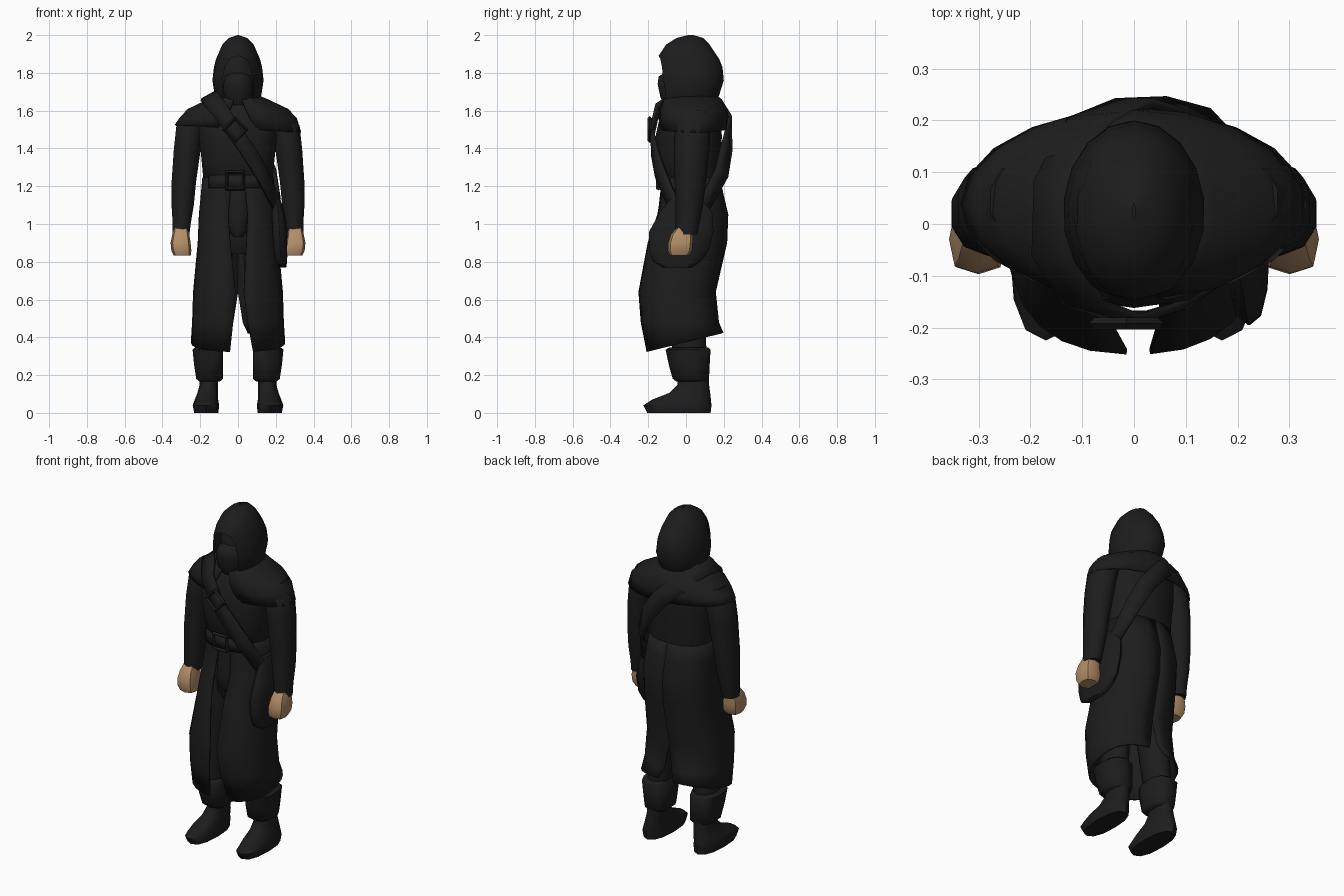
import bpy, bmesh, math
from mathutils import Vector


def material(name, rgb):
    m = bpy.data.materials.new(name)
    m.diffuse_color = (*rgb, 1)
    return m


CLOTH = material("black cloth", (0.012, 0.012, 0.012))
SKIN = material("skin", (0.45, 0.27, 0.14))


def finish(name, bm, mat=CLOTH, mirror=False, thick=0, angle=50):
    bmesh.ops.remove_doubles(bm, verts=bm.verts, dist=0.0005)
    bmesh.ops.recalc_face_normals(bm, faces=bm.faces)
    me = bpy.data.meshes.new(name)
    bm.to_mesh(me)
    bm.free()
    for p in me.polygons:
        p.use_smooth = True
    me.set_sharp_from_angle(angle=math.radians(angle))
    me.materials.append(mat)
    ob = bpy.data.objects.new(name, me)
    bpy.context.collection.objects.link(ob)
    if thick:
        s = ob.modifiers.new("Solidify", 'SOLIDIFY')
        s.thickness = thick
    if mirror:
        ob.modifiers.new("Mirror", 'MIRROR')
    return ob


def loft(name, rings, n=12, p=2.0, caps=True, hem=None, **kw):
    """Rings are (z, centre x, half width, front y, back y[, start angle, end angle]),
    with angles measured in degrees from the front towards +x."""
    bm = bmesh.new()
    rows = []
    is_open = len(rings[0]) > 5

    def sp(v):
        return math.copysign(abs(v) ** (2 / p), v)
    for r in rings:
        z, cx, rx, yf, yb = r[:5]
        a0, a1 = r[5:] if is_open else (0, 360)
        row = []
        for i in range(n + 1 if is_open else n):
            t = math.radians(a0 + (a1 - a0) * i / n)
            x = cx + rx * sp(math.sin(t))
            y = (yf + yb) / 2 - (yb - yf) / 2 * sp(math.cos(t))
            row.append(bm.verts.new((x, y, hem(x, y) if hem and r is rings[-1] else z)))
        rows.append(row)
    for a, b in zip(rows, rows[1:]):
        m = len(a)
        for i in range(m - 1 if is_open else m):
            j = (i + 1) % m
            bm.faces.new((a[i], a[j], b[j], b[i]))
    if caps and not is_open:
        bm.faces.new(rows[0])
        bm.faces.new(rows[-1])
    return finish(name, bm, **kw)


def ribbon(name, pts, thick):
    """Closed band that wraps around the body; points are (x, y, z, width)."""
    bm = bmesh.new()
    co = [Vector(q[:3]) for q in pts]
    rows = []
    for i, q in enumerate(co):
        tan = (co[(i + 1) % len(co)] - co[i - 1]).normalized()
        out = Vector((q.x, q.y - 0.03, max(0, q.z - 1.55) * 2))
        w = tan.cross(out).normalized() * pts[i][3] / 2
        rows.append((bm.verts.new(q - w), bm.verts.new(q + w)))
    for i, a in enumerate(rows):
        b = rows[(i + 1) % len(rows)]
        bm.faces.new((a[0], b[0], b[1], a[1]))
    return finish(name, bm, thick=thick)


def buckle(name, loc, size, spin):
    """Square frame facing the front."""
    bpy.ops.mesh.primitive_torus_add(major_segments=4, minor_segments=4, location=loc,
                                     major_radius=size, minor_radius=0.012,
                                     rotation=(math.radians(90), math.radians(spin), 0))
    bpy.context.object.name = name
    bpy.context.object.data.materials.append(CLOTH)


# Hood: open at the face, closed above the brow
loft("hood", [
    (1.62, 0, 0.095, -0.12, 0.13, 42, 318), (1.68, 0, 0.125, -0.145, 0.175, 40, 320),
    (1.76, 0, 0.137, -0.155, 0.20, 37, 323), (1.83, 0, 0.128, -0.155, 0.193, 33, 327),
    (1.875, 0, 0.116, -0.148, 0.175, 22, 338), (1.89, 0, 0.112, -0.145, 0.165, 0, 360),
    (1.95, 0, 0.085, -0.105, 0.125, 0, 360), (1.985, 0, 0.05, -0.05, 0.09, 0, 360),
    (2.0, 0, 0.002, 0.01, 0.04, 0, 360)], n=14)
# Head and face mask inside the hood
loft("head", [(1.6, 0, 0.08, -0.06, 0.1), (1.72, 0, 0.1, -0.095, 0.12),
              (1.82, 0, 0.1, -0.1, 0.12), (1.9, 0, 0.06, -0.06, 0.09)], n=10)
loft("face_mask", [(1.63, 0, 0.055, -0.115, 0.0), (1.67, 0, 0.078, -0.135, 0.0),
                   (1.74, 0, 0.082, -0.15, 0.0), (1.78, 0, 0.07, -0.145, 0.0),
                   (1.80, 0, 0.04, -0.115, 0.0)], n=10)

# Shoulder cape, parted at the front, hanging lower on one side
loft("shoulder_cape", [
    (1.69, 0, 0.09, -0.09, 0.15, 8, 352), (1.66, 0, 0.16, -0.125, 0.19, 8, 352),
    (1.61, 0, 0.265, -0.145, 0.22, 9, 351), (1.56, 0, 0.312, -0.15, 0.225, 12, 348),
    (1.50, 0, 0.335, -0.145, 0.222, 18, 342)], n=18, thick=0.01,
    hem=lambda x, y: 1.505 - 0.06 * x)

# Torso, hips and legs
loft("torso", [(1.65, 0, 0.14, -0.09, 0.16), (1.56, 0, 0.21, -0.14, 0.185),
               (1.46, 0, 0.21, -0.162, 0.19), (1.34, 0, 0.197, -0.145, 0.18),
               (1.23, 0, 0.187, -0.128, 0.177), (1.22, 0, 0.17, -0.118, 0.16),
               (1.1, 0, 0.17, -0.11, 0.16)], n=14, p=2.4)
loft("hips", [(1.2, 0, 0.17, -0.11, 0.15), (1.02, 0, 0.18, -0.11, 0.16),
              (0.9, 0, 0.16, -0.1, 0.13), (0.84, 0, 0.1, -0.07, 0.1)], n=12)
loft("trouser_leg", [(0.98, 0.1, 0.085, -0.1, 0.13), (0.75, 0.115, 0.085, -0.1, 0.11),
                     (0.5, 0.14, 0.072, -0.09, 0.1), (0.3, 0.155, 0.065, -0.07, 0.11)],
     n=10, mirror=True)

# Long coat skirt in two halves: open at the front, slit at the back
for side, gaps in (("right", (6, 9, 11, 9, 5, 9, 15)), ("left", (6, 9, 11, 8, 2, 4, 7))):
    slits = (0, 0, 0, 0, 0, 4, 9)
    shape = [(1.245, 0.189, -0.13, 0.18), (1.16, 0.197, -0.135, 0.198),
             (1.05, 0.208, -0.155, 0.224), (0.9, 0.214, -0.205, 0.218),
             (0.64, 0.238, -0.252, 0.158), (0.48, 0.243, -0.24, 0.175),
             (0.35, 0.25, -0.21, 0.2)]
    loft("coat_skirt_" + side,
         [(z, 0, w, f, b) + ((g, 180 - s) if side == "right" else (180 + s, 360 - g))
          for (z, w, f, b), g, s in zip(shape, gaps, slits)],
         n=12, p=2.4, thick=0.01, hem=lambda x, y: 0.325 + 0.25 * (y + 0.2))
# Cloth flap hanging below the belt
loft("front_flap", [(1.18, 0, 0.05, -0.135, -0.09), (1.04, 0, 0.055, -0.15, -0.09),
                    (0.96, 0, 0.045, -0.145, -0.09), (0.93, 0, 0.02, -0.13, -0.09)], n=8)

# Boots: cuffs and feet
loft("boot_cuff", [(0.345, 0.158, 0.075, -0.09, 0.12), (0.335, 0.16, 0.084, -0.108, 0.13),
                   (0.25, 0.155, 0.08, -0.09, 0.125), (0.18, 0.15, 0.074, -0.07, 0.122),
                   (0.165, 0.15, 0.055, -0.05, 0.11)], n=10, p=2.5, mirror=True)
loft("foot", [(0.0, 0.168, 0.064, -0.205, 0.13), (0.04, 0.17, 0.07, -0.225, 0.135),
              (0.07, 0.167, 0.062, -0.18, 0.132), (0.105, 0.16, 0.055, -0.09, 0.128),
              (0.15, 0.155, 0.048, -0.045, 0.122), (0.24, 0.15, 0.05, -0.045, 0.118)],
     n=12, p=2.4, mirror=True)

# Sleeves and fists
loft("sleeve", [(1.6, 0.22, 0.06, -0.03, 0.12), (1.52, 0.25, 0.08, -0.06, 0.13),
                (1.4, 0.268, 0.075, -0.065, 0.125), (1.22, 0.287, 0.068, -0.06, 0.105),
                (1.1, 0.293, 0.062, -0.055, 0.09), (1.0, 0.298, 0.05, -0.055, 0.07),
                (0.945, 0.302, 0.047, -0.055, 0.06)], n=10, mirror=True)
loft("fist", [(0.985, 0.302, 0.036, -0.045, 0.035), (0.945, 0.303, 0.045, -0.08, 0.036),
              (0.90, 0.304, 0.053, -0.095, 0.036), (0.86, 0.3, 0.053, -0.097, 0.032),
              (0.832, 0.295, 0.045, -0.085, 0.015)], n=8, p=3, mat=SKIN, mirror=True)

# Belt across the front and its buckle
loft("belt", [(1.26, 0, 0.192, -0.138, 0.182, -50, 50), (1.19, 0, 0.198, -0.142, 0.19, -50, 50)],
     n=8, p=2.4, thick=0.01)
buckle("belt_buckle", (-0.015, -0.146, 1.23), 0.062, 45)

# Shoulder strap with buckle, and the satchel on the hip
ribbon("shoulder_strap", [
    (0.215, -0.07, 1.1, 0.08), (0.13, -0.145, 1.27, 0.08), (0.06, -0.175, 1.38, 0.08),
    (-0.02, -0.188, 1.49, 0.08), (-0.1, -0.16, 1.61, 0.09), (-0.155, -0.06, 1.68, 0.1),
    (-0.15, 0.08, 1.69, 0.1), (-0.09, 0.2, 1.62, 0.1), (0.0, 0.243, 1.54, 0.1),
    (0.1, 0.228, 1.42, 0.1), (0.175, 0.195, 1.27, 0.09), (0.22, 0.1, 1.1, 0.08)], 0.018)
buckle("strap_buckle", (-0.015, -0.192, 1.5), 0.06, 0)
loft("satchel", [(1.16, 0.195, 0.02, -0.06, 0.08), (1.06, 0.212, 0.035, -0.14, 0.14),
                 (0.96, 0.22, 0.042, -0.195, 0.145), (0.86, 0.224, 0.038, -0.195, 0.12),
                 (0.80, 0.228, 0.032, -0.175, 0.075), (0.77, 0.235, 0.02, -0.12, 0.03)],
     n=12, p=2.4)
